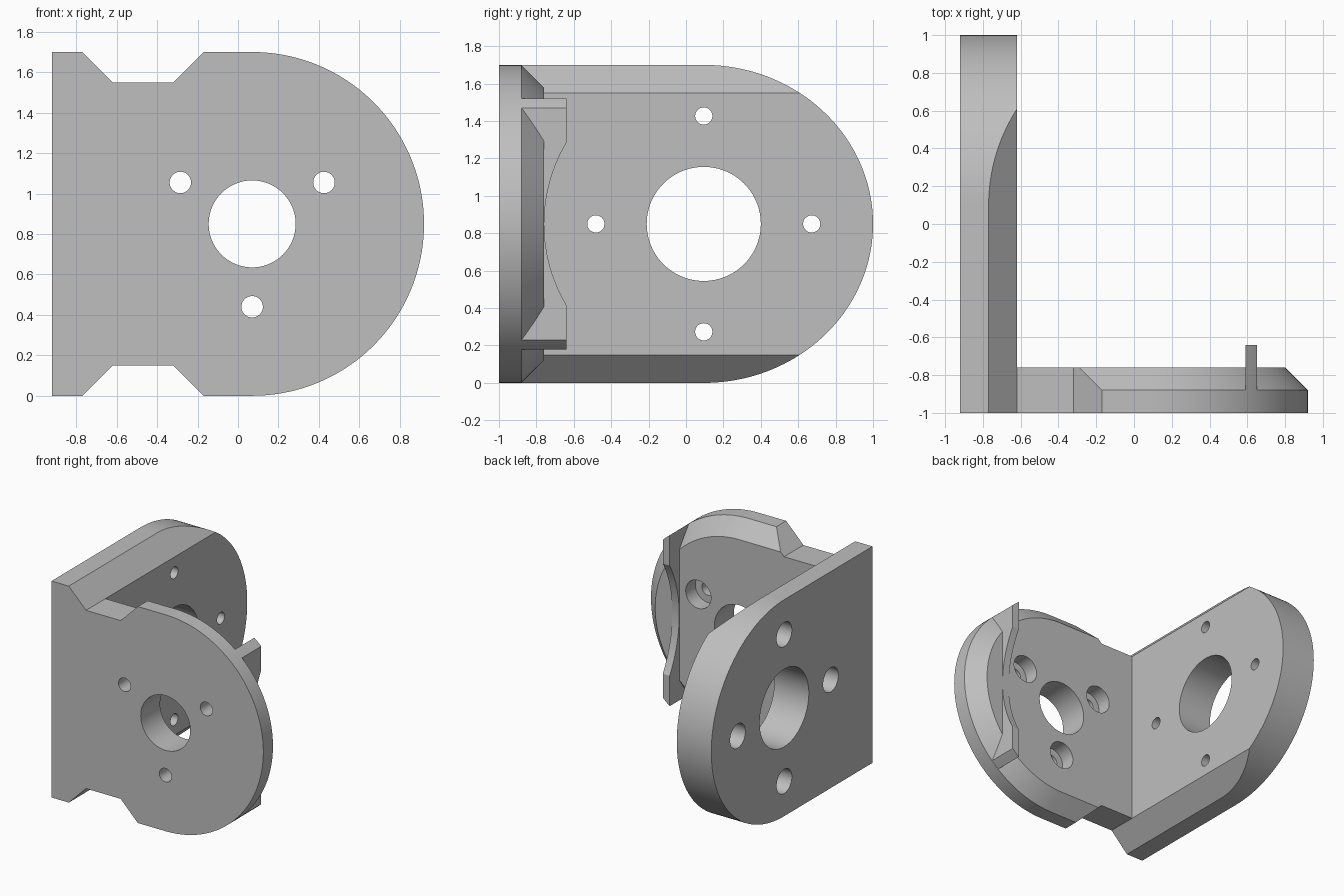
import bpy, bmesh, math

cube = bpy.data.objects.get("Cube")
if cube:
    bpy.data.objects.remove(cube, do_unlink=True)

SEG = 96
MID = 0.85            # height of both plate centres
FRONT_X = 0.07        # centre of the front plate
SIDE_Y = 0.095        # centre of the side plate

grey = bpy.data.materials.new("light_grey")
grey.use_nodes = True
color = (0.52, 0.52, 0.52, 1)
grey.diffuse_color = color
grey.node_tree.nodes["Principled BSDF"].inputs["Base Color"].default_value = color


def place(axis, u, v, d):
    """Point on a profile (u, v) at depth d along the given axis."""
    return (d, u, v) if axis == "X" else (u, d, v)


def loft(name, axis, sections):
    """Solid through matching profiles, given as (depth, points)."""
    bm = bmesh.new()
    rings = [[bm.verts.new(place(axis, u, v, d)) for u, v in pts]
             for d, pts in sections]
    n = len(rings[0])
    for a, b in zip(rings, rings[1:]):
        for i in range(n):
            j = (i + 1) % n
            bm.faces.new((a[i], a[j], b[j], b[i]))
    bm.faces.new(rings[0])
    bm.faces.new(rings[-1])
    bmesh.ops.recalc_face_normals(bm, faces=bm.faces)
    mesh = bpy.data.meshes.new(name)
    bm.to_mesh(mesh)
    bm.free()
    mesh.materials.append(grey)
    ob = bpy.data.objects.new(name, mesh)
    bpy.context.collection.objects.link(ob)
    return ob


def prism(name, axis, pts, d0, d1):
    return loft(name, axis, [(d0, pts), (d1, pts)])


def circle(u, v, r, n=SEG):
    return [(u + r * math.cos(math.tau * i / n), v + r * math.sin(math.tau * i / n))
            for i in range(n)]


def d_shape(start, centre, ru, rv):
    """Straight-backed plate outline with a round end."""
    arc = [(centre + ru * math.cos(t), MID + rv * math.sin(t))
           for t in (math.pi * (i / SEG - 0.5) for i in range(SEG + 1))]
    return [(start, MID - rv)] + arc + [(start, MID + rv)]


def combine(target, tool, operation):
    mod = target.modifiers.new("cut", "BOOLEAN")
    mod.operation = operation
    mod.solver = "EXACT"
    mod.object = tool
    bpy.context.view_layer.objects.active = target
    bpy.ops.object.modifier_apply(modifier=mod.name)
    bpy.data.objects.remove(tool, do_unlink=True)


def drill(target, axis, u, v, r, d0, d1, n=48):
    combine(target, prism("drill", axis, circle(u, v, r, n), d0, d1), "DIFFERENCE")


# Upright side plate
bracket = prism("bracket", "X", d_shape(-1, SIDE_Y, 0.905, MID), -0.92, -0.62)

# Front plate, bevelled around its rear edge
full = d_shape(-0.7, FRONT_X, MID, MID)
small = d_shape(-0.7, FRONT_X, MID - 0.12, MID - 0.12)
front = loft("front_plate", "Y", [(-1, full), (-0.88, full), (-0.76, small)])
combine(bracket, front, "UNION")

# Thin stop tab with a round end and a curved relief
tab = prism("stop_tab", "X", [(-0.9, 0), (-0.64, 0), (-0.64, 1.7), (-0.9, 1.7)], 0.59, 0.65)
combine(tab, prism("rim", "Y", circle(FRONT_X, MID, 0.849, SEG * 2), -1.2, 0), "INTERSECT")
drill(tab, "X", SIDE_Y, MID, 0.853, 0.4, 0.8, SEG * 2)
combine(bracket, tab, "UNION")

# Sloped notches, top and bottom, which also bevel the side plate
for s in (1, -1):
    notch = [(-0.87, 0.95), (-0.62, 0.7), (-0.32, 0.7), (-0.07, 0.95)]
    pts = [(x, MID + s * h) for x, h in notch]
    combine(bracket, prism("notch", "Y", pts, -1.2, 1.2), "DIFFERENCE")

# Front plate bore and three counterbored holes
drill(bracket, "Y", FRONT_X, MID, 0.215, -1.2, -0.6, SEG)
for k in range(3):
    a = math.radians(30 + 120 * k)
    u, v = FRONT_X + 0.41 * math.cos(a), MID + 0.41 * math.sin(a)
    drill(bracket, "Y", u, v, 0.053, -1.2, -0.6)
    drill(bracket, "Y", u, v, 0.11, -0.88, -0.6)

# Side plate bore and four holes counterbored from outside
drill(bracket, "X", SIDE_Y, MID, 0.305, -1.2, -0.5, SEG)
for k in range(4):
    a = math.pi / 2 * k
    u, v = SIDE_Y + 0.577 * math.cos(a), MID + 0.577 * math.sin(a)
    drill(bracket, "X", u, v, 0.046, -1.2, -0.5)
    drill(bracket, "X", u, v, 0.095, -1.2, -0.77)

# Smooth the round walls, keep edges sharp
bpy.ops.object.select_all(action="DESELECT")
bracket.select_set(True)
bpy.context.view_layer.objects.active = bracket
bpy.ops.object.shade_smooth_by_angle(angle=math.radians(20))
